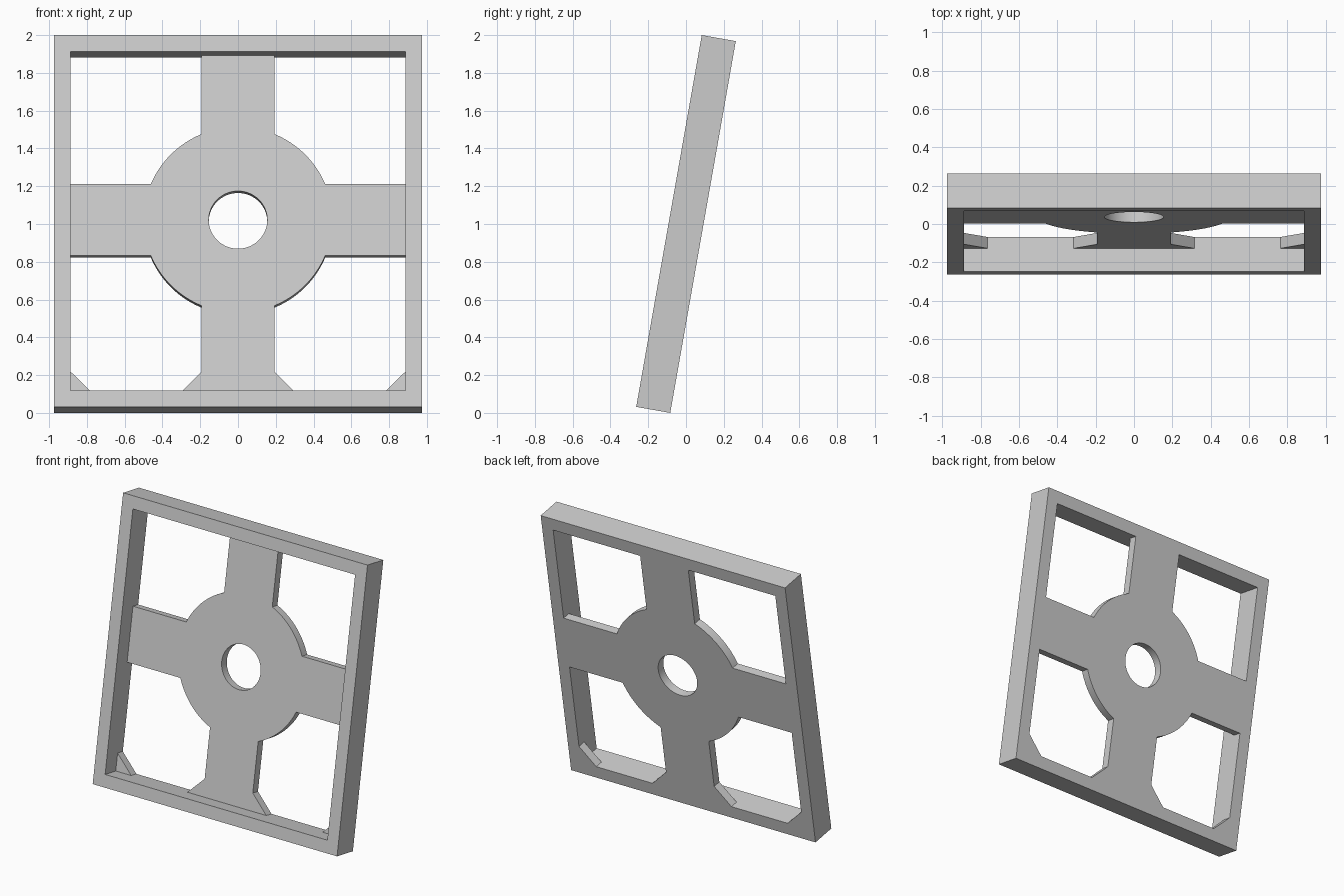
import bpy
import bmesh
from math import sin, cos, asin, pi, radians
from mathutils import Matrix

cube = bpy.data.objects.get("Cube")
if cube:
    bpy.data.objects.remove(cube, do_unlink=True)

# Main dimensions, measured in the untilted panel
TILT = radians(10)
HALF_W, HEIGHT, DEPTH = 0.975, 1.9985, 0.183
WALL = 0.0885
PLATE = 0.06
ARM, HUB, HOLE = 0.192, 0.5, 0.155
CENTRE = 1.027
GUSSET = 0.123
IN_X, FLOOR, CEILING = HALF_W - WALL, WALL, HEIGHT - WALL

# The whole panel leans back and rests on its rear bottom edge
lean = (Matrix.Translation((0, -(HEIGHT * sin(TILT) + DEPTH * cos(TILT)) / 2, DEPTH * sin(TILT)))
        @ Matrix.Rotation(-TILT, 4, 'X'))

grey = bpy.data.materials.new("light grey")
grey.use_nodes = True
grey.diffuse_color = (0.6, 0.6, 0.6, 1)
grey.node_tree.nodes["Principled BSDF"].inputs["Base Color"].default_value = (0.6, 0.6, 0.6, 1)


def prism(name, loops, front, back):
    """Fill closed x-z outlines (the later ones are holes) and extrude them in depth."""
    bm = bmesh.new()
    for loop in loops:
        verts = [bm.verts.new((x, front, z)) for x, z in loop]
        for a, b in zip(verts, verts[1:] + verts[:1]):
            bm.edges.new((a, b))
    bmesh.ops.triangle_fill(bm, edges=bm.edges[:], use_beauty=True, normal=(0, -1, 0))
    result = bmesh.ops.extrude_face_region(bm, geom=bm.faces[:], use_keep_orig=True)
    moved = [v for v in result["geom"] if isinstance(v, bmesh.types.BMVert)]
    bmesh.ops.translate(bm, verts=moved, vec=(0, back - front, 0))
    bmesh.ops.recalc_face_normals(bm, faces=bm.faces[:])
    bm.transform(lean)
    mesh = bpy.data.meshes.new(name)
    bm.to_mesh(mesh)
    bm.free()
    mesh.materials.append(grey)
    obj = bpy.data.objects.new(name, mesh)
    bpy.context.collection.objects.link(obj)
    bpy.ops.object.select_all(action='DESELECT')
    obj.select_set(True)
    bpy.context.view_layer.objects.active = obj
    bpy.ops.object.shade_smooth_by_angle(angle=radians(30))
    return obj


def rectangle(x, low, high):
    return [(-x, low), (x, low), (x, high), (-x, high)]


def arc(radius, start, end, steps):
    angles = [start + (end - start) * i / steps for i in range(steps + 1)]
    return [(radius * cos(a), CENTRE + radius * sin(a)) for a in angles]


def hub_arc(quadrant):
    edge = asin(ARM / HUB)
    start = quadrant * pi / 2
    return arc(HUB, start + edge, start + pi / 2 - edge, 20)


# Outer frame
prism("outer_frame", [rectangle(HALF_W, 0, HEIGHT), rectangle(IN_X, FLOOR, CEILING)], 0, DEPTH)

# Cross plate: four arms, round hub, braced foot and central hole, flush with the back
outline = [(IN_X, CENTRE - ARM), (IN_X, CENTRE + ARM)]
outline += hub_arc(0) + [(ARM, CEILING), (-ARM, CEILING)]
outline += hub_arc(1) + [(-IN_X, CENTRE + ARM), (-IN_X, CENTRE - ARM)]
outline += hub_arc(2) + [(-ARM, FLOOR + GUSSET), (-ARM - GUSSET, FLOOR),
                         (ARM + GUSSET, FLOOR), (ARM, FLOOR + GUSSET)]
outline += hub_arc(3)
hole = arc(HOLE, 0, 2 * pi, 64)[:-1]
prism("cross_plate", [outline, hole], DEPTH - PLATE, DEPTH)

# Triangular braces in the lower corners
for side, name in ((1, "left_corner_brace"), (-1, "right_corner_brace")):
    triangle = [(side * IN_X, FLOOR), (side * IN_X, FLOOR + GUSSET), (side * (IN_X - GUSSET), FLOOR)]
    prism(name, [triangle], DEPTH - PLATE, DEPTH)
